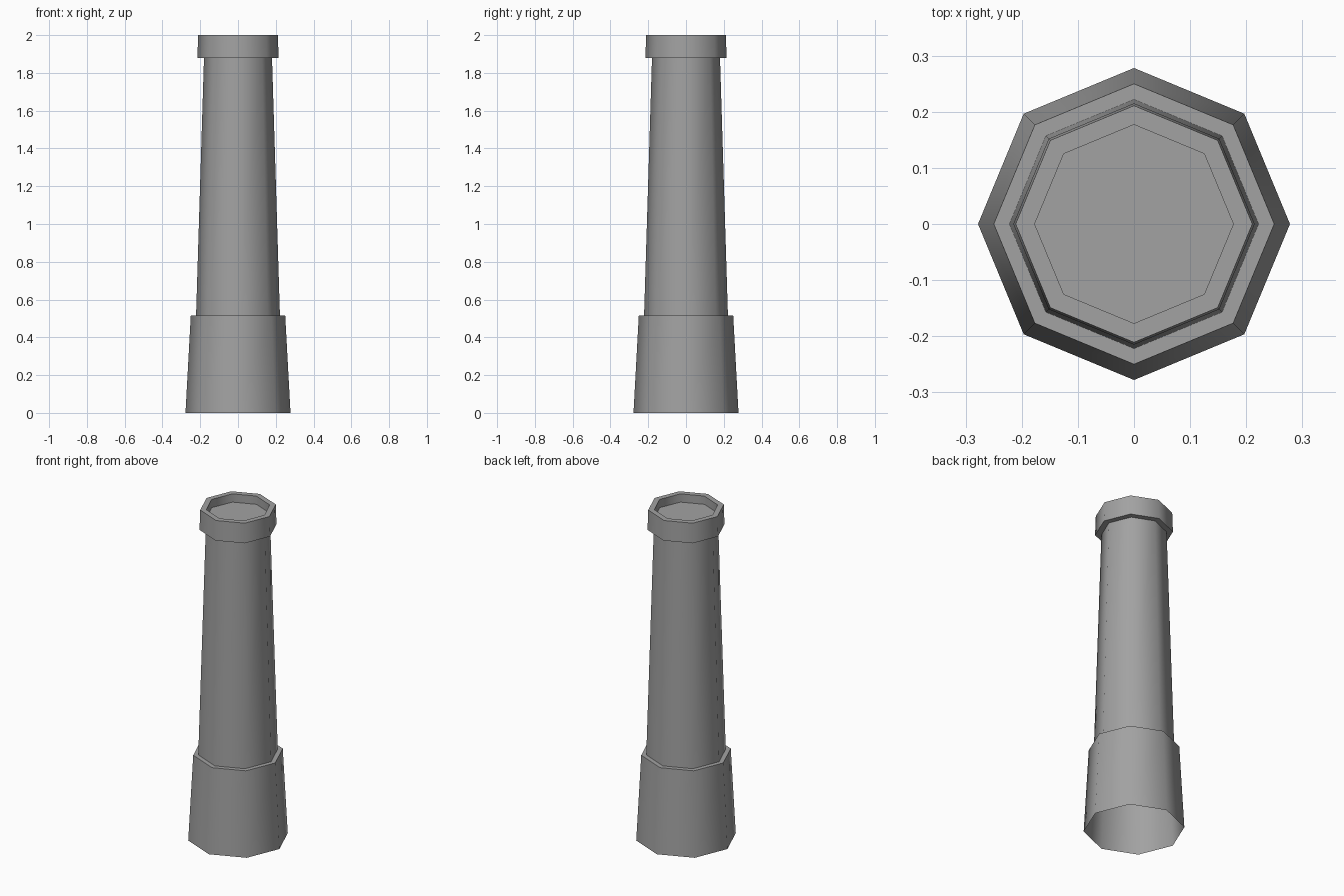
import bpy, math

if "Cube" in bpy.data.objects:
    bpy.data.objects.remove(bpy.data.objects["Cube"], do_unlink=True)

SIDES = 8
GREY = (0.36, 0.36, 0.36, 1)

stone = bpy.data.materials.new("stone grey")
stone.use_nodes = True
stone.diffuse_color = GREY
stone.node_tree.nodes["Principled BSDF"].inputs["Base Color"].default_value = GREY


def lathe(name, profile, cap=False):
    """Sweep (radius, height) points round z as an eight-sided shell, bottom outside first."""
    verts, faces = [], []
    for r, z in profile:
        for i in range(SIDES):
            a = math.tau * i / SIDES
            verts.append((r * math.cos(a), r * math.sin(a), z))
    for k in range(len(profile) - 1):
        for i in range(SIDES):
            j = (i + 1) % SIDES
            low, high = k * SIDES, (k + 1) * SIDES
            faces.append((low + i, low + j, high + j, high + i))
    if cap:
        start = (len(profile) - 1) * SIDES
        faces.append(tuple(range(start, start + SIDES)))
    mesh = bpy.data.meshes.new(name)
    mesh.from_pydata(verts, [], faces)
    mesh.materials.append(stone)
    obj = bpy.data.objects.new(name, mesh)
    bpy.context.collection.objects.link(obj)
    bpy.ops.object.select_all(action="DESELECT")
    obj.select_set(True)
    bpy.context.view_layer.objects.active = obj
    bpy.ops.object.shade_smooth_by_angle(angle=math.radians(50))
    return obj


# Flared plinth, open underneath, with a narrow ledge on top
lathe("base", [(0.278, 0), (0.25, 0.515), (0.222, 0.515)])

# Tapering shaft
lathe("shaft", [(0.222, 0.515), (0.18, 1.88)])

# Collar with its underside, rim and recessed floor
lathe("collar", [(0.18, 1.88), (0.215, 1.88), (0.211, 2.0),
                 (0.177, 2.0), (0.177, 1.95)], cap=True)
